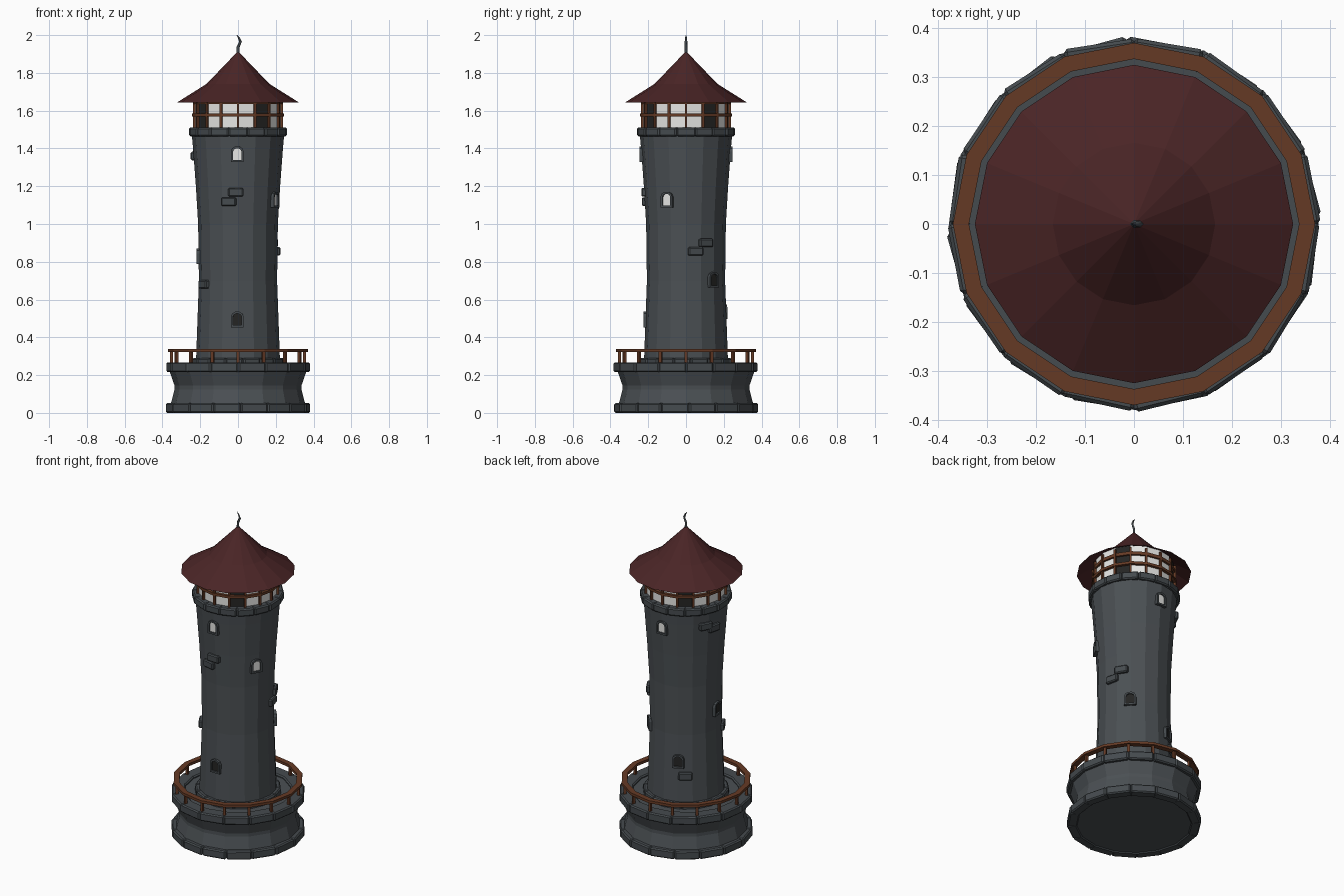
import bpy, bmesh, math, random
from mathutils import Matrix, Vector

random.seed(4)
SIDES = 16
STEP = 2 * math.pi / SIDES

cube = bpy.data.objects.get("Cube")
if cube:
    bpy.data.objects.remove(cube, do_unlink=True)


def material(name, r, g, b):
    m = bpy.data.materials.new(name)
    m.use_nodes = True
    m.diffuse_color = (r, g, b, 1)
    node = next(n for n in m.node_tree.nodes if n.type == 'BSDF_PRINCIPLED')
    node.inputs["Base Color"].default_value = (r, g, b, 1)
    node.inputs["Roughness"].default_value = 0.8
    return m


STONE = material("grey_stone", 0.07, 0.08, 0.088)
TRIM = material("trim_stone", 0.06, 0.07, 0.077)
ROOF = material("dark_red_tiles", 0.068, 0.018, 0.019)
WOOD = material("brown_wood", 0.13, 0.042, 0.018)
LIGHT = material("lit_glass", 0.8, 0.8, 0.78)
DARK = material("dark_glass", 0.018, 0.018, 0.017)


def finish(bm, name, *mats):
    bmesh.ops.remove_doubles(bm, verts=bm.verts, dist=0.0001)
    bmesh.ops.recalc_face_normals(bm, faces=bm.faces)
    mesh = bpy.data.meshes.new(name)
    bm.to_mesh(mesh)
    bm.free()
    for m in mats:
        mesh.materials.append(m)
    obj = bpy.data.objects.new(name, mesh)
    bpy.context.collection.objects.link(obj)
    return obj


def around(angle, r, z):
    """Point on a circle; angle 0 is the front, growing towards +x."""
    return Vector((r * math.sin(angle), -r * math.cos(angle), z))


def lathe(name, profile, mat, closed=False):
    bm = bmesh.new()
    rings = [[bm.verts.new(around(k * STEP, r, z)) for k in range(SIDES)] for r, z in profile]
    pairs = list(zip(rings, rings[1:]))
    if closed:
        pairs.append((rings[-1], rings[0]))
    for low, high in pairs:
        for k in range(SIDES):
            n = (k + 1) % SIDES
            bm.faces.new((low[k], low[n], high[n], high[k]))
    bmesh.ops.remove_doubles(bm, verts=bm.verts, dist=0.0001)
    return finish(bm, name, mat)


def add_box(bm, size, matrix, bevel=0.0):
    part = bmesh.new()
    bmesh.ops.create_cube(part, size=1, matrix=Matrix.Diagonal((*size, 1)))
    if bevel:
        bmesh.ops.bevel(part, geom=part.edges[:], offset=bevel, segments=1, affect='EDGES')
    part.transform(matrix)
    temp = bpy.data.meshes.new("temp")
    part.to_mesh(temp)
    part.free()
    bm.from_mesh(temp)
    bpy.data.meshes.remove(temp)


def place(angle, r, z):
    return Matrix.Translation(around(angle, r, z)) @ Matrix.Rotation(angle, 4, 'Z')


def brick_ring(name, r_in, r_out, z0, z1, phase=0.0):
    """Ring of bevelled, slightly uneven blocks."""
    bm = bmesh.new()
    mid = r_out * math.cos(STEP / 2) - (r_out - r_in) / 2
    width = 2 * r_out * math.sin(STEP / 2)
    for k in range(SIDES):
        tilt = Matrix.Rotation(random.uniform(-0.05, 0.05), 4, 'Z')
        size = (width * random.uniform(0.96, 1.0), r_out - r_in, z1 - z0)
        add_box(bm, size, place((k + 0.5 + phase) * STEP, mid, (z0 + z1) / 2) @ tilt, 0.007)
    return finish(bm, name, TRIM)


def post_ring(name, r, z0, z1, thick):
    bm = bmesh.new()
    for k in range(SIDES):
        add_box(bm, (thick, thick, z1 - z0), place(k * STEP, r, (z0 + z1) / 2))
    return finish(bm, name, WOOD)


def rail(name, r_in, r_out, z0, z1):
    return lathe(name, [(r_in, z0), (r_out, z0), (r_out, z1), (r_in, z1)], WOOD, True)


# Base drum with its deck, edged by block rings
lathe("base_drum", [(0, 0.006), (0.355, 0.006), (0.355, 0.05), (0.336, 0.125),
                    (0.336, 0.145), (0.364, 0.225), (0.355, 0.255), (0, 0.255)], STONE)
brick_ring("base_foot_blocks", 0.325, 0.382, 0.0, 0.052, 0.1)
brick_ring("deck_edge_blocks", 0.305, 0.382, 0.216, 0.268)
brick_ring("tower_foot_blocks", 0.19, 0.245, 0.245, 0.29, 0.3)

# Deck railing
post_ring("deck_rail_posts", 0.352, 0.25, 0.325, 0.015)
rail("deck_rail", 0.337, 0.37, 0.322, 0.338)

# Waisted tower shaft
WALL = [(0.223, 0.25), (0.216, 0.45), (0.207, 0.7), (0.211, 1.0),
        (0.223, 1.2), (0.238, 1.4), (0.245, 1.48)]
lathe("tower_wall", WALL + [(0.245, 1.5), (0, 1.5)], STONE)
brick_ring("gallery_blocks", 0.2, 0.262, 1.464, 1.511, 0.5)


def wall_radius(z):
    for (r0, z0), (r1, z1) in zip(WALL, WALL[1:]):
        if z <= z1:
            return r0 + (r1 - r0) * (z - z0) / (z1 - z0)
    return WALL[-1][0]


# Lantern room: every fourth pane is dark
lantern = lathe("lantern_panes", [(0.224, 1.5), (0.224, 1.7)], LIGHT)
lantern.data.materials.append(DARK)
for face in lantern.data.polygons:
    angle = math.atan2(face.center.x, -face.center.y) % (2 * math.pi)
    face.material_index = 1 if int(angle / STEP) % 4 == 1 else 0
post_ring("lantern_posts", 0.232, 1.505, 1.68, 0.012)
rail("lantern_rail", 0.226, 0.243, 1.57, 1.586)
rail("lantern_top_beam", 0.222, 0.236, 1.635, 1.655)

# Flared roof and bent finial
lathe("roof", [(0, 1.7), (0.22, 1.7), (0.325, 1.642), (0.166, 1.742), (0, 1.915)], ROOF)
curve = bpy.data.curves.new("finial_path", 'CURVE')
curve.dimensions = '3D'
curve.bevel_depth = 0.01
curve.bevel_resolution = 0
curve.use_fill_caps = True
spline = curve.splines.new('POLY')
path = [(0, 1.88, 1), (0, 1.935, 0.8), (0.013, 1.965, 0.7), (0.005, 1.985, 0.5), (-0.006, 2.0, 0.1)]
spline.points.add(len(path) - 1)
for p, (x, z, width) in zip(spline.points, path):
    p.co = (x, 0, z, 1)
    p.radius = width
curve.materials.append(TRIM)
bpy.context.collection.objects.link(bpy.data.objects.new("roof_finial", curve))


def arch(width, height):
    """Outline of an arched opening, centred on its own height."""
    r = width / 2
    top = height / 2 - r * 0.8
    pts = [(-r, -height / 2), (r, -height / 2)]
    for k in range(6):
        a = math.pi * k / 5
        pts.append((r * math.cos(a), top + r * 0.8 * math.sin(a)))
    return pts


def window(name, degrees, z, glass):
    bm = bmesh.new()
    outer, inner = arch(0.068, 0.084), arch(0.046, 0.062)
    layers = [(outer, 0.03), (outer, -0.012), (inner, -0.012), (inner, -0.003)]
    loops = [[bm.verts.new((x, y, h)) for x, h in pts] for pts, y in layers]
    for a, b in zip(loops, loops[1:]):
        for k in range(len(a)):
            n = (k + 1) % len(a)
            bm.faces.new((a[k], a[n], b[n], b[k]))
    bm.faces.new(loops[-1]).material_index = 1
    angle = math.radians(degrees)
    bm.transform(place(angle, wall_radius(z) - 0.001, z))
    finish(bm, name, TRIM, glass)


# Windows: direction, height, glass
for name, degrees, z, glass in [
        ("front_upper_window", -1, 1.37, LIGHT), ("front_lower_window", -1, 0.495, DARK),
        ("left_upper_window", 63, 1.13, LIGHT), ("left_lower_window", 134, 0.705, DARK),
        ("back_upper_window", 180, 1.37, LIGHT), ("back_lower_window", 203, 0.54, DARK),
        ("right_window", 272, 0.83, DARK)]:
    window(name, degrees, z, glass)

# Loose blocks standing proud of the wall
bm = bmesh.new()
for degrees, z in [(-3, 1.168), (-13, 1.118), (-60, 0.68), (120, 0.9), (104, 0.855),
                   (214, 0.45), (243, 1.385), (257, 1.36)]:
    add_box(bm, (0.08, 0.04, 0.045), place(math.radians(degrees), wall_radius(z) - 0.006, z), 0.006)
finish(bm, "wall_blocks", TRIM)
